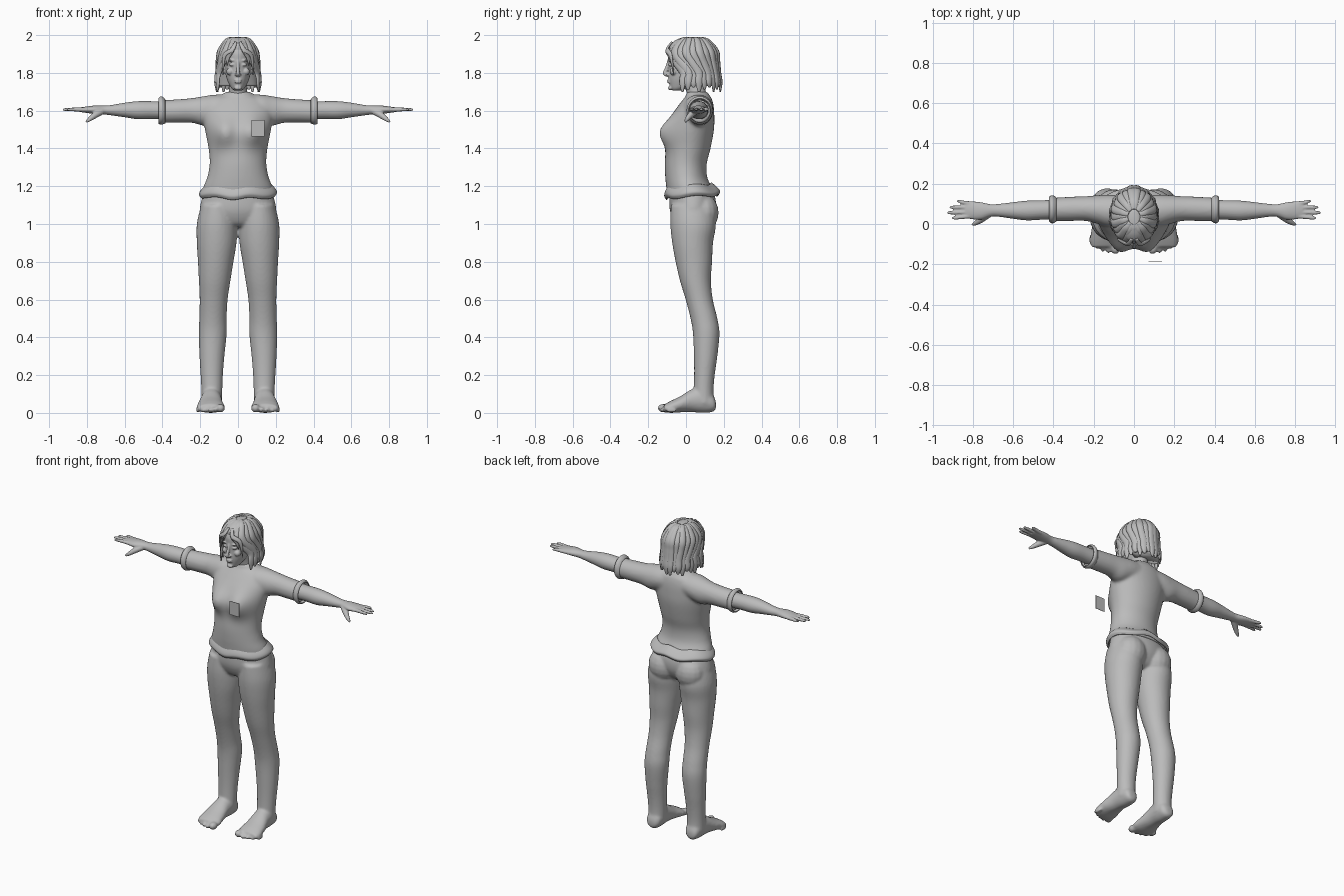
import bpy, bmesh, math
from mathutils import Vector, Matrix

grey = bpy.data.materials.new("plain grey")
grey.diffuse_color = (0.5, 0.5, 0.5, 1)


def spline(rows, n=5):
    """Smoothly resample a short list of equal-length rows."""
    p = [Vector(r) for r in rows]
    out = []
    for i in range(len(p) - 1):
        a, b, c, d = p[max(i - 1, 0)], p[i], p[i + 1], p[min(i + 2, len(p) - 1)]
        for k in range(n):
            t = k / n
            out.append(0.5 * (2 * b + (c - a) * t + (2 * a - 5 * b + 4 * c - d) * t * t
                              + (3 * b - a - 3 * c + d) * t ** 3))
    return out + [p[-1]]


def skin(bm, rings, caps=True):
    rs = [[bm.verts.new(v) for v in r] for r in rings]
    m = len(rs[0])
    for a, b in zip(rs, rs[1:]):
        for j in range(m):
            bm.faces.new((a[j], a[(j + 1) % m], b[(j + 1) % m], b[j]))
    if caps:
        bm.faces.new(rs[0])
        bm.faces.new(rs[-1])


def loft(bm, axis, rows, s=1, caps=True, m=32, push=None):
    """Rows: position on the axis, then min and max on the two other axes."""
    rings = []
    for t, a0, a1, b0, b1 in spline(rows):
        ring = []
        for j in range(m):
            w = 2 * math.pi * j / m
            a = (a0 + a1) / 2 + (a1 - a0) / 2 * math.cos(w)
            b = (b0 + b1) / 2 + (b1 - b0) / 2 * math.sin(w)
            v = Vector({'x': (t, a, b), 'y': (a, t, b), 'z': (a, b, t)}[axis])
            if push:
                push(v)
            v.x *= s
            ring.append(v)
        rings.append(ring)
    skin(bm, rings, caps)


def tube(bm, rows, side=None, m=10):
    """Rows: x, y, z, half width, half thickness."""
    rows = spline(rows)
    pts = [Vector(r[:3]) for r in rows]
    rings = []
    for i, r in enumerate(rows):
        d = (pts[min(i + 1, len(pts) - 1)] - pts[max(i - 1, 0)]).normalized()
        u = d.cross(side(pts[i]) if side else Vector((0.05, 0, 1))).normalized()
        v = u.cross(d)
        rings.append([pts[i] + u * r[3] * math.cos(k * 2 * math.pi / m)
                      + v * r[4] * math.sin(k * 2 * math.pi / m) for k in range(m)])
    skin(bm, rings)


def ball(bm, c, r):
    bmesh.ops.create_uvsphere(bm, u_segments=16, v_segments=10, radius=1,
                              matrix=Matrix.Translation(c) @ Matrix.Diagonal((*r, 1)))


def finish(bm, name, voxel=0, smooth=4, thick=0):
    bmesh.ops.recalc_face_normals(bm, faces=bm.faces)
    for f in bm.faces:
        f.smooth = True
    me = bpy.data.meshes.new(name)
    bm.to_mesh(me)
    bm.free()
    me.materials.append(grey)
    ob = bpy.data.objects.new(name, me)
    bpy.context.collection.objects.link(ob)
    if thick:
        ob.modifiers.new("cloth", 'SOLIDIFY').thickness = thick
    if voxel:
        r = ob.modifiers.new("blend", 'REMESH')
        r.mode, r.voxel_size, r.use_smooth_shade = 'VOXEL', voxel, True
        sm = ob.modifiers.new("soften", 'SMOOTH')
        sm.factor, sm.iterations = 0.5, smooth


# Shirt: body with bust, plus short sleeves
def bust(v):
    if v.y < 0.03:
        for bx in (-0.075, 0.075):
            v.y -= 0.05 * math.exp(-((v.x - bx) / 0.06) ** 2 - ((v.z - 1.485) / 0.075) ** 2)


bm = bmesh.new()
loft(bm, 'z', [(1.155, -.195, .195, -.10, .165), (1.2, -.182, .182, -.105, .135),
               (1.25, -.162, .162, -.11, .112), (1.32, -.15, .15, -.112, .11),
               (1.4, -.156, .156, -.105, .13), (1.5, -.175, .175, -.10, .148),
               (1.57, -.185, .185, -.075, .15), (1.62, -.18, .18, -.045, .147),
               (1.66, -.145, .145, -.015, .138), (1.68, -.09, .09, 0, .125),
               (1.7, -.068, .068, .0, .115)], m=48, push=bust)
for s in (-1, 1):
    loft(bm, 'x', [(.04, 0, .14, 1.55, 1.685), (.12, -.015, .145, 1.53, 1.685),
                   (.18, .0, .143, 1.52, 1.677), (.24, .015, .138, 1.535, 1.667),
                   (.32, .015, .135, 1.537, 1.66), (.405, .015, .13, 1.535, 1.655)], s)
finish(bm, "shirt", 0.009, 6)

# Flared shirt hem and open sleeve cuffs
def ripple(v):
    w = math.atan2(v.y - .03, v.x)
    v.z += 0.006 * math.sin(5 * w + 1) + 0.01 * math.sin(w)


bm = bmesh.new()
loft(bm, 'z', [(1.205, -.178, .178, -.10, .135), (1.18, -.2, .2, -.112, .165),
               (1.16, -.207, .207, -.115, .18), (1.143, -.196, .196, -.105, .172)],
     caps=False, m=64, push=ripple)
finish(bm, "shirt_hem", thick=0.006)
bm = bmesh.new()
for s in (-1, 1):
    loft(bm, 'x', [(.385, .014, .132, 1.533, 1.66), (.397, .005, .14, 1.528, 1.672),
                   (.41, .004, .142, 1.526, 1.676), (.422, .012, .135, 1.532, 1.665)],
         s, caps=False)
finish(bm, "sleeve_cuffs", thick=0.005)

# Hips, legs and bare feet
bm = bmesh.new()
loft(bm, 'z', [(1.2, -.17, .17, -.085, .125), (1.14, -.19, .19, -.088, .155),
               (1.07, -.203, .203, -.085, .155), (1.01, -.19, .19, -.06, .125),
               (.985, -.13, .13, -.03, .09)], m=48)
for s in (-1, 1):
    ball(bm, (s * .095, .09, 1.06), (.095, .083, .10))
    loft(bm, 'z', [(1.1, .02, .195, -.08, .14), (1.0, .004, .218, -.083, .158),
                   (.9, .008, .218, -.073, .143), (.8, .024, .212, -.055, .138),
                   (.7, .04, .207, -.032, .132), (.6, .055, .203, -.002, .142),
                   (.5, .06, .205, .024, .166), (.42, .06, .208, .037, .177),
                   (.3, .072, .204, .042, .166), (.2, .08, .198, .043, .152),
                   (.12, .083, .194, .04, .146), (.05, .085, .193, .035, .15)], s)
    loft(bm, 'y', [(.158, .12, .165, .02, .06), (.14, .095, .182, .005, .1),
                   (.09, .086, .192, 0, .14), (.03, .086, .198, .004, .125),
                   (-.03, .078, .212, .003, .088), (-.08, .07, .218, 0, .064),
                   (-.115, .075, .212, .003, .045)], s)
    for i in range(5):
        r = .023 if i == 0 else .0155 - .001 * i
        ball(bm, (s * (.092 + .0285 * i + (.006 if i else 0)), -.121 + .0035 * i * i / 1.3, r + .002),
             (r, .03, r))
finish(bm, "legs_and_feet", 0.008, 4)

# Bare arms with hands and fingers
bm = bmesh.new()
for s in (-1, 1):
    loft(bm, 'x', [(.36, .025, .122, 1.553, 1.648), (.45, .022, .118, 1.556, 1.65),
                   (.53, .018, .116, 1.555, 1.65), (.6, .026, .108, 1.565, 1.642),
                   (.67, .036, .1, 1.575, 1.63), (.71, .037, .098, 1.58, 1.627),
                   (.76, .022, .108, 1.583, 1.627), (.81, .024, .113, 1.589, 1.621),
                   (.84, .032, .11, 1.594, 1.616)], s)
    for y0, y1, tip in ((.04, .03, .905), (.06, .056, .928), (.081, .083, .917), (.1, .113, .88)):
        tube(bm, [(s * .8, y0, 1.604, .012, .012), (s * .85, (y0 + y1) / 2, 1.606, .0105, .0105),
                  (s * (tip - .015), y1, 1.606, .0085, .0085), (s * tip, y1, 1.604, .004, .004)])
    tube(bm, [(s * .72, .05, 1.597, .018, .018), (s * .755, .025, 1.577, .017, .017),
              (s * .785, .005, 1.555, .012, .012), (s * .805, -.003, 1.54, .006, .006)])
finish(bm, "arms_and_hands", 0.0045, 3)

# Head with neck and facial features
bm = bmesh.new()
loft(bm, 'z', [(1.64, -.075, .075, .01, .12), (1.69, -.052, .052, .005, .108),
               (1.73, -.046, .046, -.005, .1), (1.8, -.046, .046, -.01, .1)])
loft(bm, 'z', [(1.706, -.018, .018, -.07, -.03), (1.716, -.032, .032, -.08, .0),
               (1.735, -.045, .045, -.087, .05), (1.77, -.06, .06, -.093, .1),
               (1.82, -.071, .071, -.093, .14), (1.87, -.077, .077, -.096, .15),
               (1.91, -.078, .078, -.094, .145), (1.95, -.066, .066, -.07, .125),
               (1.975, -.035, .035, -.03, .08)])
tube(bm, [(0, -.09, 1.865, .009, .009), (0, -.1, 1.83, .009, .01),
          (0, -.112, 1.797, .011, .011), (0, -.097, 1.785, .012, .006)],
     side=lambda p: Vector((0, -1, 0)))
ball(bm, (0, -.083, 1.72), (.02, .012, .012))
for z in (1.751, 1.761):
    ball(bm, (0, -.091, z), (.021, .01, .0055))
for s in (-1, 1):
    ball(bm, (s * .011, -.097, 1.791), (.008, .01, .006))
    ball(bm, (s * .031, -.08, 1.843), (.016, .014, .008))
    ball(bm, (s * .032, -.083, 1.866), (.022, .012, .006))
    ball(bm, (s * .042, -.066, 1.807), (.02, .02, .02))
    ball(bm, (s * .076, .012, 1.825), (.008, .018, .03))
finish(bm, "head_and_neck", 0.004, 3)

# Hair: inner cap plus long flattened locks on both sides of the parting
bm = bmesh.new()
loft(bm, 'z', [(1.73, -.1, .1, .06, .15), (1.8, -.099, .099, .03, .16),
               (1.86, -.096, .096, .0, .163), (1.9, -.094, .094, -.075, .162),
               (1.94, -.082, .082, -.088, .148), (1.97, -.056, .056, -.06, .11),
               (1.988, -.02, .02, -.02, .06)])
finish(bm, "hair_cap")
bm = bmesh.new()
out = lambda p: p - Vector((0, .035, 1.82))
count = 10
for s in (-1, 1):
    for i in range(count):
        f = i / (count - 1)
        m = math.radians(24 + 150 * f)
        b = math.radians(68 + 106 * f)
        w, t = .021 + .003 * (i % 2), .009 + .004 * (i % 2)
        def at(a, r, z, k):
            return (s * r * .105 * math.sin(a), .036 - r * .133 * math.cos(a), z, w * k, t * k)
        tube(bm, [at(m, .28, 1.985, .5), at(m, .6, 1.971, .8), at(m, .95, 1.915, 1),
                  at((m + b) / 2, 1.0, 1.86, 1), at(b, 1.04, 1.8, 1),
                  at(b, 1.1, 1.75, .9), at(b, 1.1, 1.7 + .012 * (i % 3), .3)], side=out)
    # Thin fringe locks beside the face
    for x, z in ((.05, 1.84), (.072, 1.79)):
        tube(bm, [(s * .012, -.075, 1.962, .008, .005), (s * .03, -.1, 1.925, .013, .006),
                  (s * x, -.103 + x * .3, 1.89, .012, .006), (s * (x + .008), -.1 + x * .5, z, .002, .002)],
             side=out)
finish(bm, "hair_locks")

# Flat badge plate floating before the chest
bm = bmesh.new()
bmesh.ops.create_cube(bm, size=1, matrix=Matrix.Translation((.105, -.185, 1.507))
                      @ Matrix.Diagonal((.068, .002, .088, 1)))
finish(bm, "chest_plate")
bpy.data.objects["chest_plate"].data.shade_flat()
